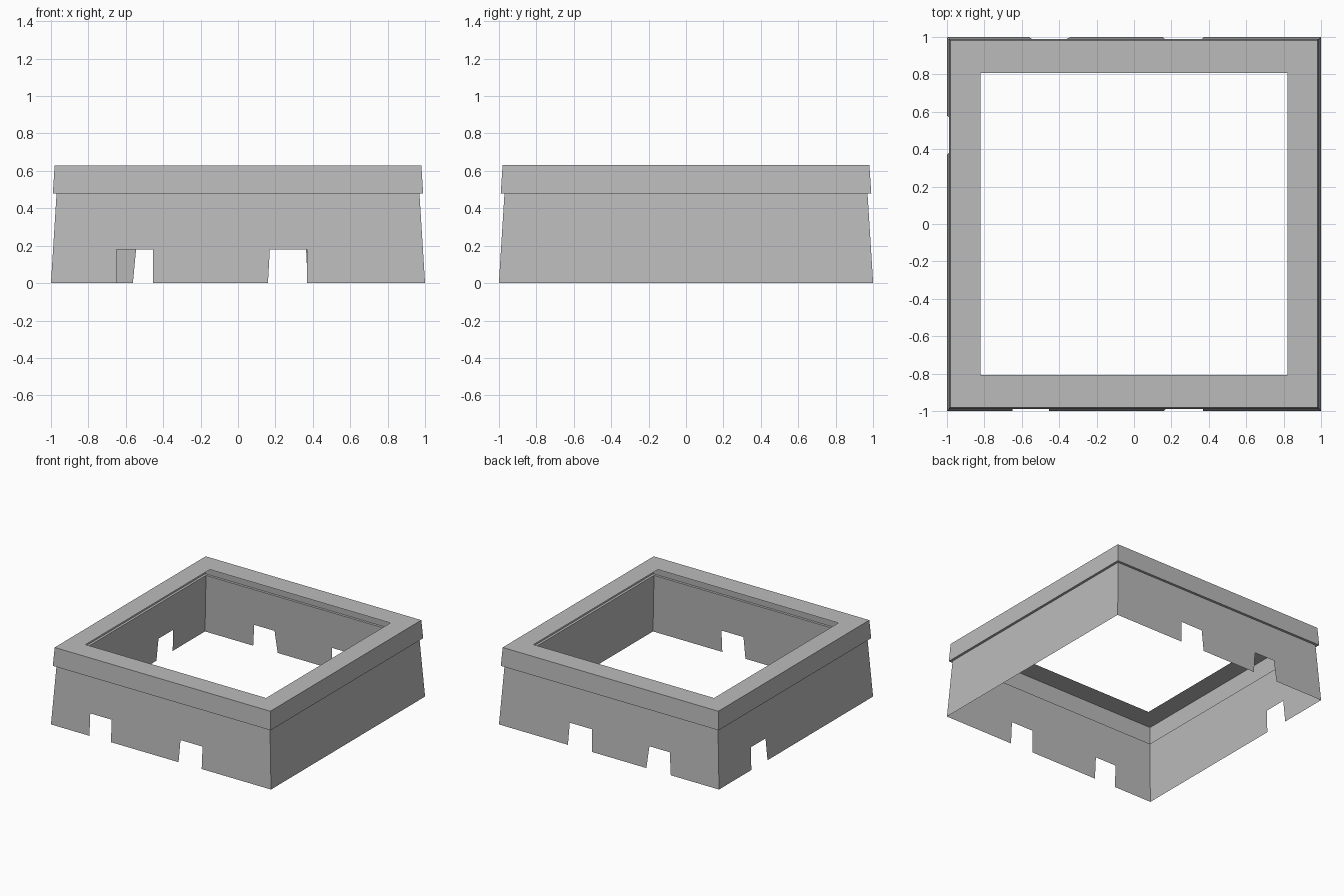
import bpy
import bmesh
from math import pi
from mathutils import Matrix

cube = bpy.data.objects.get("Cube")
if cube:
    bpy.data.objects.remove(cube, do_unlink=True)

grey = bpy.data.materials.new("stone grey")
grey.use_nodes = True
grey.diffuse_color = (0.5, 0.5, 0.5, 1)
grey.node_tree.nodes["Principled BSDF"].inputs["Base Color"].default_value = (0.5, 0.5, 0.5, 1)

LEDGE_Z, TOP_Z, NOTCH_Z = 0.48, 0.63, 0.18
WALL_TOP = 0.97


def finish(bm, name):
    bmesh.ops.remove_doubles(bm, verts=bm.verts, dist=0.0005)
    mesh = bpy.data.meshes.new(name)
    bm.to_mesh(mesh)
    bm.free()
    mesh.materials.append(grey)
    obj = bpy.data.objects.new(name, mesh)
    bpy.context.collection.objects.link(obj)
    return obj


def half_width(z):
    """Half width of the leaning wall at height z."""
    return 1 - (1 - WALL_TOP) * z / LEDGE_Z


def wall(name, turns, notches):
    """One leaning wall sheet; a notch is (bottom left, top left, top right, bottom right)."""
    outline = [(-1, 0)]
    for a, b, c, d in notches:
        outline += [(a, 0), (b, NOTCH_Z), (c, NOTCH_Z), (d, 0)]
    outline += [(1, 0), (WALL_TOP, LEDGE_Z), (-WALL_TOP, LEDGE_Z)]
    bm = bmesh.new()
    bm.faces.new([bm.verts.new((u, -half_width(z), z)) for u, z in outline])
    bm.transform(Matrix.Rotation(turns * pi / 2, 4, "Z"))
    return finish(bm, name)


def frame(name, rings):
    """Square rings (half x, half y, z) joined by flat faces."""
    bm = bmesh.new()
    loops = [[bm.verts.new((sx * x, sy * y, z))
              for sx, sy in ((-1, -1), (1, -1), (1, 1), (-1, 1))] for x, y, z in rings]
    for low, high in zip(loops, loops[1:]):
        for i in range(4):
            j = (i + 1) % 4
            bm.faces.new((low[i], low[j], high[j], high[i]))
    return finish(bm, name)


# Four leaning walls with gaps along the foot
wall("front_wall", 0, [(-0.65, -0.65, -0.455, -0.455), (0.16, 0.17, 0.37, 0.37)])
wall("left_wall", 1, [])
wall("back_wall", 2, [(-0.373, -0.364, -0.164, -0.155), (0.34, 0.36, 0.545, 0.562)])
wall("right_wall", 3, [(-0.58, -0.57, -0.38, -0.37)])

# Overhanging band with its small ledge, and the flat rim around the opening
frame("upper_band", [(WALL_TOP, WALL_TOP, LEDGE_Z), (0.99, 0.99, LEDGE_Z), (0.98, 0.98, TOP_Z)])
frame("top_rim", [(0.98, 0.98, TOP_Z), (0.82, 0.807, TOP_Z)])
